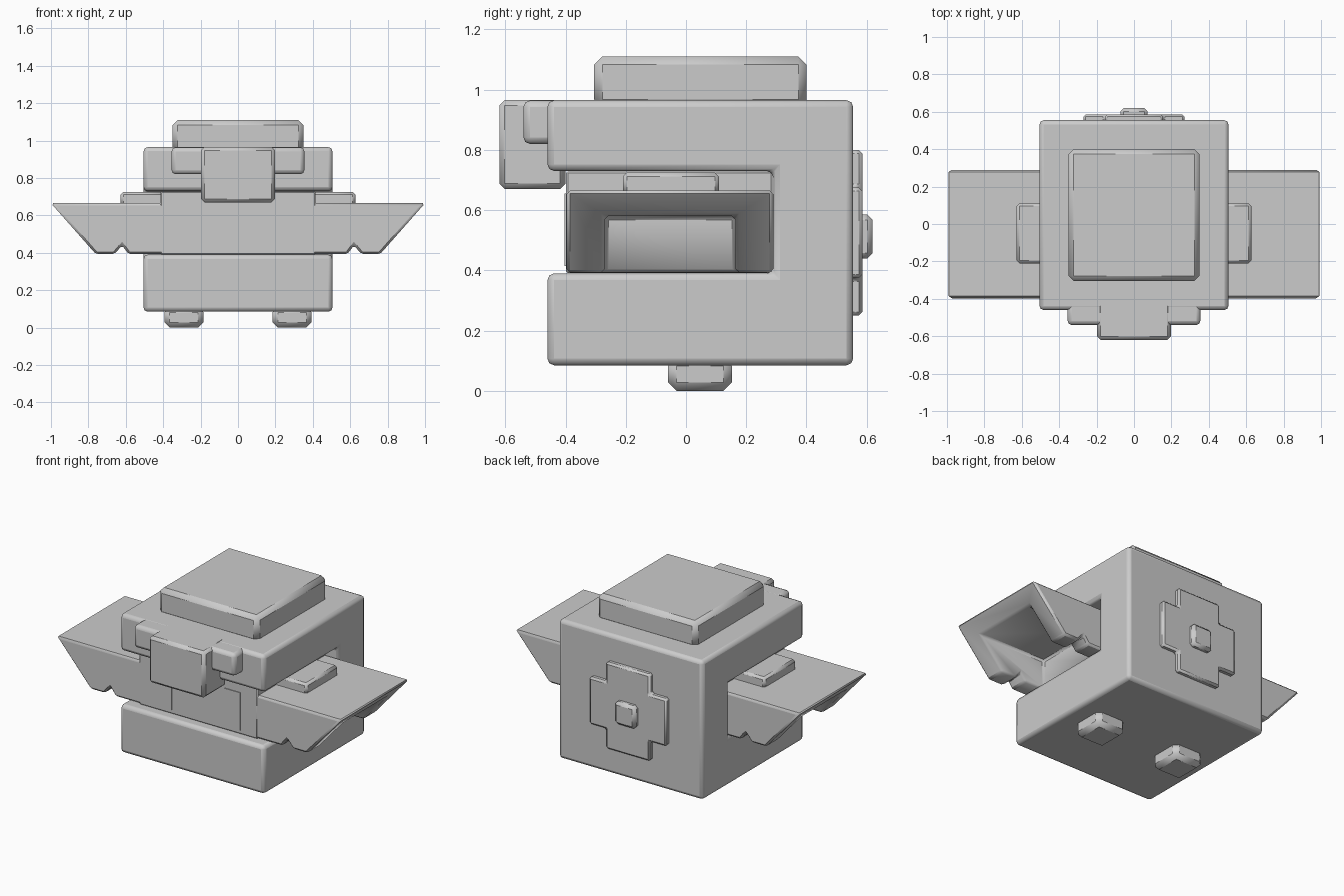
import bpy, bmesh

if "Cube" in bpy.data.objects:
    bpy.data.objects.remove(bpy.data.objects["Cube"])

grey = bpy.data.materials.new("plain grey")
grey.diffuse_color = (0.6, 0.6, 0.6, 1)
grey.use_nodes = True
grey.node_tree.nodes["Principled BSDF"].inputs["Base Color"].default_value = grey.diffuse_color


def finish(obj, width, segments=1):
    """Material, bevelled edges, angle-limited smoothing."""
    obj.data.materials.append(grey)
    if width:
        mod = obj.modifiers.new("bevel", 'BEVEL')
        mod.width = width
        mod.segments = segments
        mod.limit_method = 'ANGLE'
    bpy.ops.object.select_all(action='DESELECT')
    obj.select_set(True)
    bpy.context.view_layer.objects.active = obj
    bpy.ops.object.shade_smooth_by_angle()
    return obj


def prism(name, points, axis, lo, hi, width=0.0, segments=1):
    """Extrude a 2D profile along x (points are y,z) or y (points are x,z)."""
    bm = bmesh.new()
    place = (lambda p, t: (t, p[0], p[1])) if axis == 'x' else (lambda p, t: (p[0], t, p[1]))
    face = bm.faces.new([bm.verts.new(place(p, lo)) for p in points])
    new = bmesh.ops.extrude_face_region(bm, geom=[face])["geom"]
    shift = (hi - lo, 0, 0) if axis == 'x' else (0, hi - lo, 0)
    bmesh.ops.translate(bm, vec=shift, verts=[v for v in new if isinstance(v, bmesh.types.BMVert)])
    bmesh.ops.recalc_face_normals(bm, faces=bm.faces)
    mesh = bpy.data.meshes.new(name)
    bm.to_mesh(mesh)
    bm.free()
    obj = bpy.data.objects.new(name, mesh)
    bpy.context.collection.objects.link(obj)
    return finish(obj, width, segments)


def box(name, x, y, z, width=0.0, segments=1):
    return prism(name, [(x[0], z[0]), (x[1], z[0]), (x[1], z[1]), (x[0], z[1])],
                 'y', y[0], y[1], width, segments)


# C-shaped body, slot open to the front
prism("body", [(-0.46, 0.085), (0.555, 0.085), (0.555, 0.965), (-0.46, 0.965),
               (-0.46, 0.73), (0.29, 0.73), (0.29, 0.39), (-0.46, 0.39)],
      'x', -0.505, 0.505, 0.022, 2)

# Raised lid
box("lid", (-0.35, 0.35), (-0.305, 0.40), (0.94, 1.11), 0.027)

# Stepped brow on the front
box("brow_wide", (-0.355, 0.355), (-0.54, -0.42), (0.82, 0.964), 0.022, 2)
box("brow_centre", (-0.197, 0.197), (-0.62, -0.40), (0.67, 0.966), 0.018)

# Wings: one cross-section with a notch under each side
half = [(0.585, 0.393), (0.62, 0.44), (0.66, 0.393), (0.76, 0.393), (1.0, 0.665)]
profile = half + [(-x, z) for x, z in reversed(half)]
wings = prism("wings", profile, 'y', -0.397, 0.29)

# Hollow under each wing, cut through the slope and the bottom
for side, sign in (("left", -1), ("right", 1)):
    xs = sorted((0.45 * sign, 1.2 * sign))
    cutter = box("wing_cutter_" + side, xs, (-0.27, 0.165), (0.2, 0.58))
    cutter.hide_render = True
    cutter.hide_set(True)
    cut = wings.modifiers.new("hollow_" + side, 'BOOLEAN')
    cut.operation = 'DIFFERENCE'
    cut.solver = 'EXACT'
    cut.object = cutter
edge = wings.modifiers.new("bevel", 'BEVEL')
edge.width = 0.012
edge.segments = 1
edge.limit_method = 'ANGLE'

# Head block between the wings
box("wing_centre", (-0.415, 0.415), (-0.398, 0.288), (0.391, 0.729), 0.006)

# Paired parts
for side, sign in (("left", -1), ("right", 1)):
    def span(a, b):
        return sorted((a * sign, b * sign))
    box("wing_plate_" + side, span(0.40, 0.627), (-0.21, 0.11), (0.65, 0.725), 0.014)
    box("eye_" + side, span(0.185, 0.295), (-0.403, -0.38), (0.415, 0.655))
    box("foot_" + side, span(0.185, 0.393), (-0.06, 0.152), (0, 0.11), 0.028)

# Cross emblem plate on the back
plus = [(0.155, 0.25), (0.155, 0.375), (0.27, 0.375), (0.27, 0.675), (0.155, 0.675), (0.155, 0.80)]
prism("back_cross", plus + [(-x, z) for x, z in reversed(plus)], 'y', 0.54, 0.586, 0.012)
box("back_stud", (-0.073, 0.073), (0.56, 0.62), (0.44, 0.585), 0.018)
